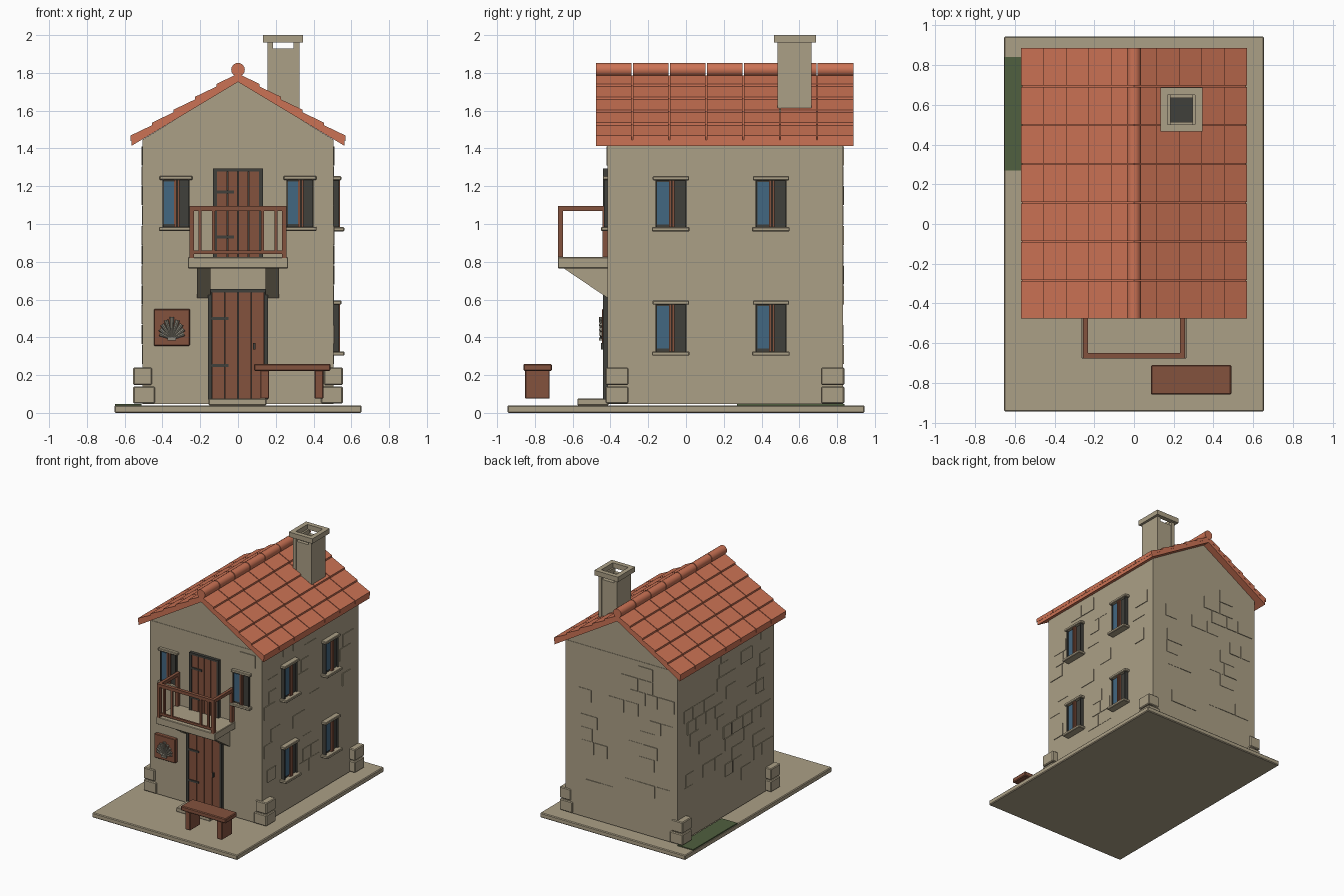
import bpy, bmesh, math, random
from mathutils import Matrix, Vector

if "Cube" in bpy.data.objects:
    bpy.data.objects.remove(bpy.data.objects["Cube"])

random.seed(4)


def material(name, rgb):
    m = bpy.data.materials.new(name)
    m.diffuse_color = (*rgb, 1)
    m.use_nodes = True
    m.node_tree.nodes["Principled BSDF"].inputs["Base Color"].default_value = m.diffuse_color
    return m


STONE = material("stone", (0.41, 0.35, 0.24))
TILE = material("clay tile", (0.60, 0.17, 0.09))
WOOD = material("brown wood", (0.23, 0.085, 0.048))
IRON = material("dark iron", (0.05, 0.05, 0.043))
GLASS = material("blue glass", (0.055, 0.135, 0.22))
GRASS = material("green grass", (0.08, 0.115, 0.05))
SHELL = material("grey stone", (0.27, 0.25, 0.20))


def make(name, mat, bm, bevel=0.0, matrix=None):
    me = bpy.data.meshes.new(name)
    bmesh.ops.recalc_face_normals(bm, faces=bm.faces)
    if matrix:
        bm.transform(matrix)
    bm.to_mesh(me)
    bm.free()
    me.materials.append(mat)
    ob = bpy.data.objects.new(name, me)
    bpy.context.collection.objects.link(ob)
    if bevel:
        mod = ob.modifiers.new("soft edges", "BEVEL")
        mod.width, mod.segments = bevel, 1
    return ob


def add_box(bm, x0, x1, y0, y1, z0, z1):
    m = Matrix.Translation(((x0 + x1) / 2, (y0 + y1) / 2, (z0 + z1) / 2))
    m = m @ Matrix.Diagonal((x1 - x0, y1 - y0, z1 - z0, 1))
    bmesh.ops.create_cube(bm, size=1, matrix=m)


def boxes(name, mat, items, bevel=0.0, matrix=None):
    bm = bmesh.new()
    for b in items:
        add_box(bm, *b)
    return make(name, mat, bm, bevel, matrix)


def add_prism(bm, points, a, b, axis="y"):
    """Extrude a flat outline between a and b along x or y."""
    def at(p, t):
        return (p[0], t, p[1]) if axis == "y" else (t, p[0], p[1])
    lo = [bm.verts.new(at(p, a)) for p in points]
    hi = [bm.verts.new(at(p, b)) for p in points]
    bm.faces.new(lo)
    bm.faces.new(hi[::-1])
    for i in range(len(points)):
        j = (i + 1) % len(points)
        bm.faces.new((lo[i], lo[j], hi[j], hi[i]))


# Ground and walls
boxes("ground_slab", STONE, [(-0.655, 0.655, -0.945, 0.945, 0, 0.04)], 0.006)
boxes("grass_patch", GRASS, [(-0.652, -0.51, 0.27, 0.84, 0.035, 0.047)])
boxes("house_walls", STONE, [(-0.505, 0.505, -0.415, 0.83, 0.048, 1.447)])
bm = bmesh.new()
add_prism(bm, [(-0.505, 1.447), (0.505, 1.447), (0, 1.755)], -0.412, 0.827)
make("gable", STONE, bm)

# Raised wall stones, kept clear of the openings
openings = {"front": [(-0.28, 0.28, 0, 1.32), (-0.46, 0.46, 0.94, 1.28), (-0.48, -0.23, 0.32, 0.58)],
            "right": [(y - 0.11, y + 0.11, z - 0.16, z + 0.16) for y in (-0.08, 0.45) for z in (0.445, 1.105)],
            "back": [], "left": []}
stones = bmesh.new()
for side, blocked in openings.items():
    wide = side in ("left", "right")
    lo, hi = (-0.39, 0.80) if wide else (-0.48, 0.48)
    for row in range(11):
        z = 0.26 + row * 0.105
        u = lo + random.uniform(0, 0.12)
        while u < hi - 0.13:
            w = random.uniform(0.09, 0.15)
            hit = any(u < b and u + w > a and z < d and z + 0.1 > c for a, b, c, d in blocked)
            if not hit and random.random() < 0.42:
                t = random.uniform(0.002, 0.006)
                span = {"front": (u, u + w, -0.415 - t, -0.40), "back": (u, u + w, 0.82, 0.83 + t),
                        "left": (-0.505 - t, -0.49, u, u + w), "right": (0.49, 0.505 + t, u, u + w)}[side]
                add_box(stones, *span, z, z + 0.1)
            u += w + 0.01
make("wall_stones", STONE, stones)

# Corner blocks at the foot of the walls
corner = []
for s in (-1, 1):
    for ya, yb in ((-0.427, -0.305), (0.715, 0.838)):
        for z0, z1, inner in ((0.05, 0.14, 0.44), (0.148, 0.24, 0.455)):
            a, b = sorted((s * inner, s * 0.555))
            corner.append((a, b, ya, yb, z0, z1))
boxes("corner_blocks", STONE, corner, 0.006)

# Roof: two slabs with overlapping tile courses and a ridge
SLOPE = 0.60


def under(x):
    return 1.41 + (0.57 - x) * SLOPE


ROWS, COURSES, Y0, Y1 = 7, 5, -0.48, 0.89
step = (Y1 - Y0) / ROWS
slab, tiles, ridge = bmesh.new(), bmesh.new(), bmesh.new()
for s in (-1, 1):
    add_prism(slab, [(s * 0.565, under(0.565)), (0, under(0)), (0, under(0) + 0.033),
                     (s * 0.565, under(0.565) + 0.033)], Y0 + 0.004, Y1 - 0.004)
    for c in range(COURSES):
        xi, xo = 0.57 * c / COURSES, 0.57 * (c + 1) / COURSES
        outline = [(s * xi, under(xi) + 0.028), (s * xo, under(xo) + 0.028),
                   (s * xo, under(xo) + 0.058), (s * xi, under(xi) + 0.044)]
        for r in range(ROWS):
            add_prism(tiles, outline, Y0 + r * step + 0.003, Y0 + (r + 1) * step - 0.003)
for r in range(ROWS):
    m = Matrix.Translation((0, Y0 + (r + 0.5) * step, 1.817)) @ Matrix.Rotation(math.pi / 2, 4, "X")
    bmesh.ops.create_cone(ridge, cap_ends=True, segments=16, radius1=0.036, radius2=0.036,
                          depth=step - 0.006, matrix=m)
make("roof_slab", TILE, slab)
make("roof_tiles", TILE, tiles)
ridge_ob = make("roof_ridge", TILE, ridge)
for p in ridge_ob.data.polygons:
    p.use_smooth = abs(p.normal.y) < 0.5

# Hollow chimney with side vents under the cap
boxes("chimney_stack", STONE, [(0.155, 0.185, 0.485, 0.665, 1.56, 1.962), (0.295, 0.325, 0.485, 0.665, 1.56, 1.962),
                               (0.185, 0.295, 0.487, 0.515, 1.56, 1.93), (0.185, 0.295, 0.635, 0.663, 1.56, 1.93)])
boxes("chimney_cap", STONE, [(0.133, 0.17, 0.465, 0.688, 1.96, 2.0), (0.308, 0.345, 0.465, 0.688, 1.96, 2.0),
                             (0.17, 0.308, 0.465, 0.502, 1.96, 2.0), (0.17, 0.308, 0.651, 0.688, 1.96, 2.0)])
boxes("chimney_flue", IRON, [(0.18, 0.30, 0.51, 0.64, 1.62, 1.84)])


# Windows, built facing the front and turned for the side wall
def window(name, matrix, w, h):
    a, b = w / 2, h / 2
    boxes(name + "_frame", IRON, [(-a, a, -0.016, 0.01, -b, b), (-a, -a + 0.008, -0.03, 0, -b, b),
                                  (a - 0.008, a, -0.03, 0, -b, b)], 0, matrix)
    boxes(name + "_glass", GLASS, [(-a + 0.01, -0.008, -0.022, 0, -b + 0.015, b - 0.01)], 0, matrix)
    boxes(name + "_mullion", WOOD, [(-0.011, 0.003, -0.034, 0, -b, b), (0.007, 0.019, -0.034, 0, -b, b)], 0, matrix)
    boxes(name + "_sill", STONE, [(-a - 0.018, a + 0.016, -0.058, 0.01, -b - 0.022, -b)], 0.004, matrix)
    boxes(name + "_lintel", STONE, [(-a - 0.014, a + 0.014, -0.042, 0.01, b - 0.002, b + 0.02)], 0.004, matrix)


for i, x in enumerate((-0.328, 0.328)):
    window(f"front_window_{i}", Matrix.Translation((x, -0.415, 1.11)) @ Matrix.Diagonal((1, 0.6, 1, 1)), 0.145, 0.25)
turn = Matrix.Rotation(math.pi / 2, 4, "Z")
for i, (y, z) in enumerate([(y, z) for y in (-0.08, 0.45) for z in (0.45, 1.108)]):
    window(f"side_window_{i}", Matrix.Translation((0.505, y, z)) @ turn, 0.165, 0.25)


# Plank doors with frame and strap hinges
def door(name, w, z0, z1, planks, hinges):
    f, y = 0.02, -0.415
    boxes(name + "_frame", IRON, [(-w, -w + f, y - 0.025, y, z0, z1), (w - f, w, y - 0.025, y, z0, z1),
                                  (-w, w, y - 0.025, y, z1 - 0.017, z1), (-w, w, y - 0.006, y, z0, z1)])
    pw = 2 * (w - f) / planks
    boxes(name + "_planks", WOOD, [(-w + f + i * pw + 0.002, -w + f + (i + 1) * pw - 0.002, y - 0.018, y, z0, z1 - 0.018)
                                   for i in range(planks)])
    boxes(name + "_hinges", IRON, [(-w + f, -w + f + 0.09, y - 0.024, y, z - 0.008, z + 0.008) for z in hinges])


door("entrance_door", 0.16, 0.072, 0.655, 4, (0.25, 0.50))
door("balcony_door", 0.132, 0.825, 1.295, 4, (0.93, 1.17))
boxes("door_handle", IRON, [(0.08, 0.092, -0.45, -0.42, 0.335, 0.37)])
boxes("door_step", STONE, [(-0.155, 0.15, -0.575, -0.41, 0.04, 0.075)], 0.004)

# Balcony floor, brackets and railing
boxes("balcony_floor", STONE, [(-0.265, 0.265, -0.678, -0.41, 0.765, 0.825)], 0.004)
bm = bmesh.new()
for s in (-1, 1):
    add_prism(bm, [(-0.65, 0.767), (-0.41, 0.767), (-0.41, 0.605)], s * 0.145, s * 0.217, "x")
make("balcony_brackets", STONE, bm)
rail = [(-0.257, 0.257, -0.678, -0.65, 1.07, 1.096), (-0.25, 0.25, -0.672, -0.656, 0.842, 0.86)]
for s in (-1, 1):
    a, b = sorted((s * 0.232, s * 0.257))
    rail += [(a, b, -0.678, -0.65, 0.82, 1.075), (a, b, -0.655, -0.415, 1.07, 1.096),
             (a, b, -0.443, -0.415, 0.82, 1.075)]
rail += [(x - 0.008, x + 0.008, -0.672, -0.656, 0.85, 1.075) for x in (-0.2, -0.13, 0.13, 0.2)]
boxes("balcony_railing", WOOD, rail)

# Wall plaque with a fan-shaped carving
boxes("wall_plaque", WOOD, [(-0.445, -0.255, -0.445, -0.41, 0.355, 0.55)], 0.004)
bm = bmesh.new()
for i in range(9):
    ang = math.radians(-68 + i * 17)
    length = 0.115 - 0.045 * abs(i - 4) / 4
    pivot = Matrix.Translation((-0.35, -0.447, 0.392)) @ Matrix.Rotation(ang, 4, "Y")
    rib = pivot @ Matrix.Translation((0, 0, length / 2)) @ Matrix.Diagonal((1, 1.1, 1, 1))
    bmesh.ops.create_cone(bm, cap_ends=True, segments=8, radius1=0.005, radius2=0.012, depth=length, matrix=rib)
add_box(bm, -0.372, -0.328, -0.46, -0.44, 0.382, 0.398)
make("plaque_fan", SHELL, bm)

# Bench
boxes("bench_seat", WOOD, [(0.085, 0.49, -0.86, -0.71, 0.222, 0.26)], 0.006)
boxes("bench_legs", WOOD, [(x, x + 0.047, -0.852, -0.722, 0.075, 0.225) for x in (0.118, 0.405)], 0.004)
